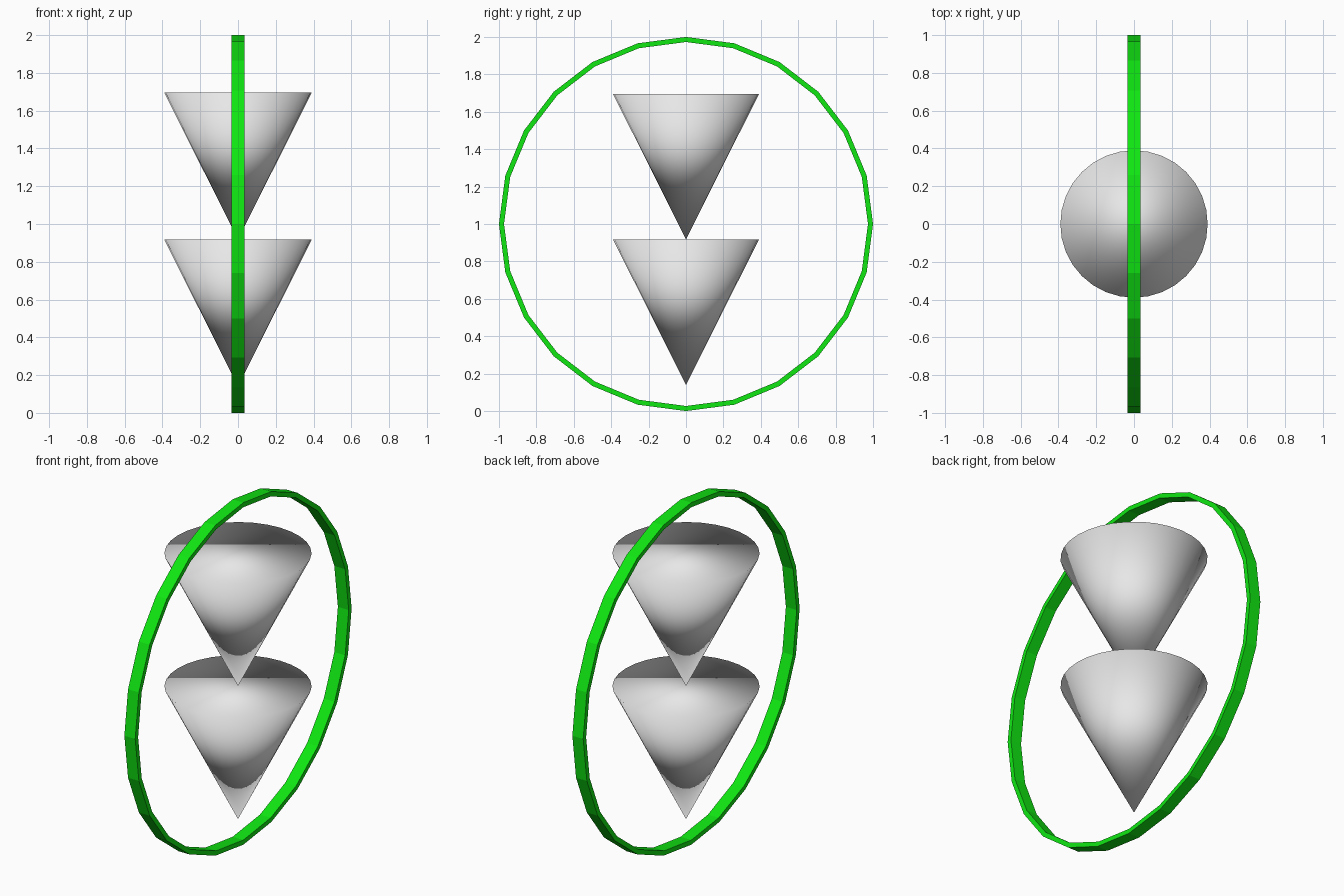
import bpy
import bmesh
from math import pi, sin, cos

cube = bpy.data.objects.get("Cube")
if cube:
    bpy.data.objects.remove(cube, do_unlink=True)


def material(name, colour):
    mat = bpy.data.materials.new(name)
    mat.use_nodes = True
    mat.diffuse_color = colour
    mat.node_tree.nodes["Principled BSDF"].inputs["Base Color"].default_value = colour
    return mat


grey = material("light_grey", (0.8, 0.8, 0.8, 1))
green = material("bright_green", (0.005, 0.8, 0.006, 1))

# Two solid cones, points down, stacked tip to base, smooth over the rim
RADIUS = 0.39
HEIGHT = 0.777
for name, tip in (("lower_cone", 0.14), ("upper_cone", 0.918)):
    bpy.ops.mesh.primitive_cone_add(vertices=32, radius1=0, radius2=RADIUS,
                                    depth=HEIGHT, location=(0, 0, tip + HEIGHT / 2))
    cone = bpy.context.object
    cone.name = name
    cone.data.materials.append(grey)
    bpy.ops.object.shade_smooth()

# Upright flat-sided hoop: a thin rectangular section swept round the x axis
SEGMENTS = 24
SECTION = [(-0.035, 0.973), (0.035, 0.973), (0.035, 1.0), (-0.035, 1.0)]
bm = bmesh.new()
rings = []
for i in range(SEGMENTS):
    a = 2 * pi * i / SEGMENTS
    rings.append([bm.verts.new((x, r * sin(a), 1 + r * cos(a))) for x, r in SECTION])
for i, ring in enumerate(rings):
    after = rings[(i + 1) % SEGMENTS]
    for j in range(len(SECTION)):
        k = (j + 1) % len(SECTION)
        bm.faces.new((ring[j], ring[k], after[k], after[j]))
bmesh.ops.recalc_face_normals(bm, faces=bm.faces)
mesh = bpy.data.meshes.new("hoop")
bm.to_mesh(mesh)
bm.free()
mesh.materials.append(green)
bpy.context.collection.objects.link(bpy.data.objects.new("hoop", mesh))
